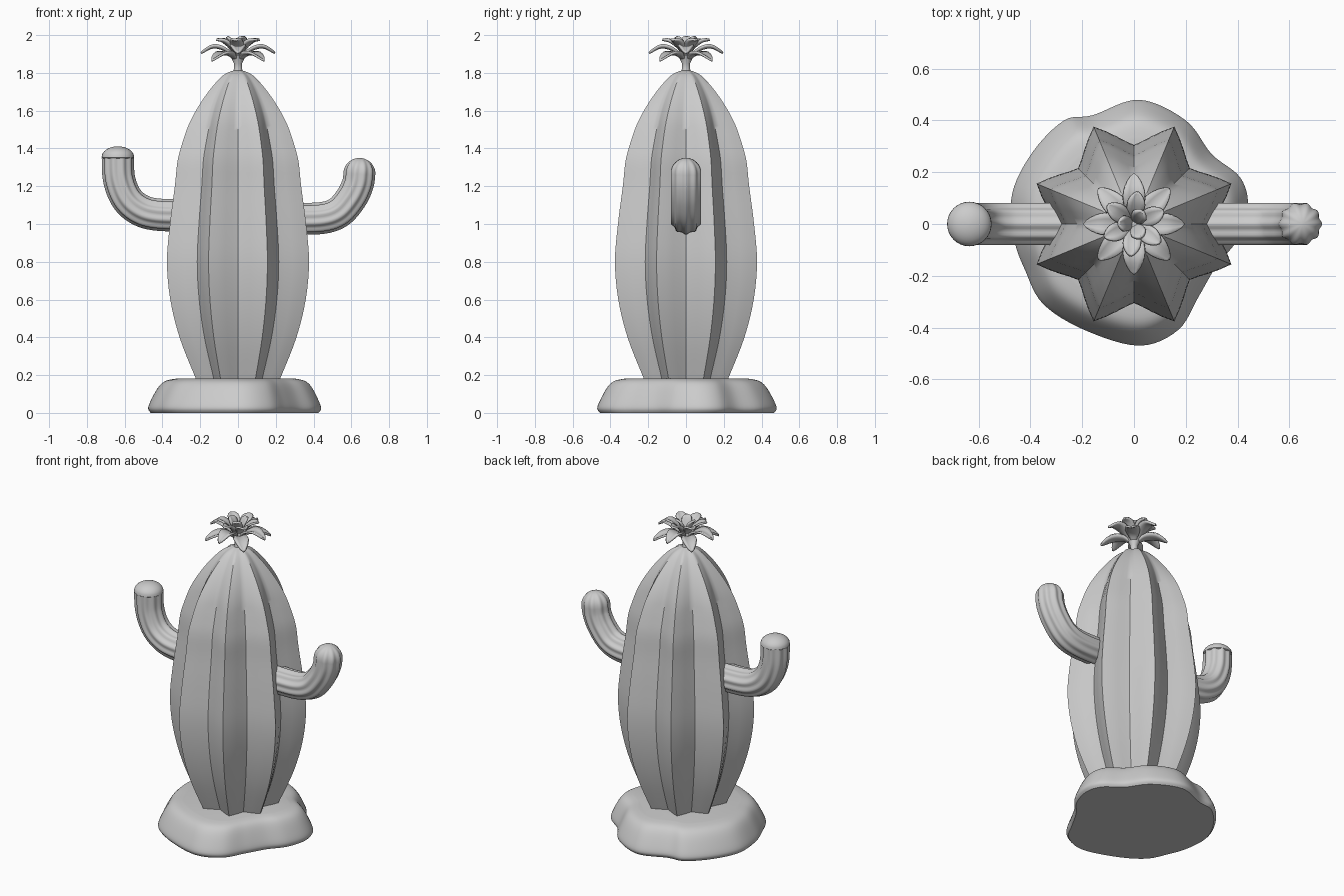
import bpy, bmesh, math
from mathutils import Vector

cube = bpy.data.objects.get("Cube")
if cube:
    bpy.data.objects.remove(cube, do_unlink=True)

grey = bpy.data.materials.new("stone grey")
grey.use_nodes = True
grey.diffuse_color = (0.6, 0.6, 0.6, 1)
grey.node_tree.nodes["Principled BSDF"].inputs["Base Color"].default_value = (0.6, 0.6, 0.6, 1)


def spline(points, steps, closed=False):
    """Smooth curve through the points."""
    p = [Vector(q) for q in points]
    n = len(p)
    out = []
    for i in range(n if closed else n - 1):
        if closed:
            a, b, c, d = (p[(i + k) % n] for k in (-1, 0, 1, 2))
        else:
            a, b, c, d = (p[min(max(i + k, 0), n - 1)] for k in (-1, 0, 1, 2))
        for s in range(steps):
            t = s / steps
            out.append(0.5 * (2 * b + (c - a) * t + (2 * a - 5 * b + 4 * c - d) * t * t
                              + (3 * b - a - 3 * c + d) * t ** 3))
    return out if closed else out + [p[-1]]


def finish(name, bm, angle=40):
    bmesh.ops.recalc_face_normals(bm, faces=bm.faces)
    mesh = bpy.data.meshes.new(name)
    bm.to_mesh(mesh)
    bm.free()
    mesh.materials.append(grey)
    obj = bpy.data.objects.new(name, mesh)
    bpy.context.collection.objects.link(obj)
    bpy.ops.object.select_all(action='DESELECT')
    bpy.context.view_layer.objects.active = obj
    obj.select_set(True)
    bpy.ops.object.shade_smooth_by_angle(angle=math.radians(angle))
    return obj


def loft(name, rings, angle=40):
    """Skin a stack of closed rings and cap both ends."""
    bm = bmesh.new()
    rows = [[bm.verts.new(p) for p in ring] for ring in rings]
    n = len(rows[0])
    for a, b in zip(rows, rows[1:]):
        for i in range(n):
            j = (i + 1) % n
            bm.faces.new((a[i], a[j], b[j], b[i]))
    bm.faces.new(rows[0][::-1])
    bm.faces.new(rows[-1])
    return finish(name, bm, angle)


def turn(count):
    return [2 * math.pi * i / count for i in range(count)]


# Lumpy ground mound with a flat underside
outline = spline([(.02, .48), (.2, .4), (.3, .27), (.41, .18), (.44, .07), (.4, -.06),
                  (.32, -.16), (.25, -.28), (.17, -.41), (.02, -.47), (-.19, -.41),
                  (-.35, -.31), (-.42, -.18), (-.465, -.05), (-.47, .12), (-.39, .28),
                  (-.27, .4), (-.16, .42)], 6, closed=True)
mound = spline([(.97, 0), (1, .025), (.96, .075), (.88, .14), (.8, .17), (.68, .182)], 4)
loft("ground_mound", [[(p.x * s, p.y * s, z) for p in outline] for s, z in mound])

# Body with eight pointed ribs and rounded valleys
RIBS = 8
profile = spline([(.21, .12), (.25, .2), (.335, .4), (.388, .6), (.407, .8), (.39, 1.0),
                  (.362, 1.2), (.347, 1.33), (.322, 1.42), (.285, 1.52), (.235, 1.61),
                  (.17, 1.7), (.1, 1.775), (.05, 1.805), (.01, 1.815)], 4)


def rib_radius(a, crest, z):
    across = abs(((a / (2 * math.pi) * RIBS) % 1) - 0.5) * 2   # 0 on the crest, 1 in the valley
    valley = 0.75 + 0.12 * max(0, (z - 1.5) / 0.32)
    return crest * (valley + (1 - valley) * (1 - across) ** 1.35)


loft("ribbed_body", [[(rib_radius(a, r, z) * math.cos(a), rib_radius(a, r, z) * math.sin(a), z)
                      for a in turn(RIBS * 8)] for r, z in profile], 45)


# Fluted arms swept along a curve, with an optional rounded end
def arm(name, path, radius, rounded):
    curve = spline(path, 6)
    rings = []

    def ring(centre, tangent, r, flute):
        side = Vector((tangent.y, -tangent.x))
        out = []
        for a in turn(60):
            k = r * (1 + flute * math.cos(10 * a))
            q = centre + side * k * math.cos(a)
            out.append((q.x, k * math.sin(a), q.y))
        rings.append(out)

    for i, p in enumerate(curve):
        t = (curve[min(i + 1, len(curve) - 1)] - curve[max(i - 1, 0)]).normalized()
        ring(p, t, radius, 0.055)
    if rounded:
        for k in range(1, 9):
            u = k / 8 * math.pi / 2 * 0.97
            ring(curve[-1] + t * math.sin(u) * radius, t, radius * math.cos(u),
                 0.055 * math.cos(u))
    loft(name, rings, 50)


arm("right_arm", [(-.25, 1.045), (-.43, 1.05), (-.525, 1.078), (-.592, 1.14),
                  (-.63, 1.24), (-.636, 1.35)], .081, False)
arm("left_arm", [(.25, 1.03), (.43, 1.03), (.53, 1.06), (.598, 1.135),
                 (.634, 1.21), (.643, 1.27)], .08, True)

# Dome closing the right arm
dome = [(.08, 1.348), (.086, 1.352)] + [
    (.086 * math.cos(u), 1.355 + .056 * math.sin(u)) for u in (k * .19 for k in range(1, 9))]
loft("right_arm_cap", [[(-.636 + r * math.cos(a), r * math.sin(a), z) for a in turn(32)]
                       for r, z in dome])

# Flower stem
stem = [(.03, 1.79), (.022, 1.82), (.022, 1.85), (.04, 1.89), (.03, 1.91)]
loft("flower_stem", [[(r * math.cos(a), r * math.sin(a), z) for a in turn(16)] for r, z in stem])


# Cupped leaf-shaped petals
def petal(name, heading, path, width):
    spine = spline(path, 4)
    c, s = math.cos(heading), math.sin(heading)
    bm = bmesh.new()
    rows = []
    for i, (r, z) in enumerate(spine):
        t = i / (len(spine) - 1)
        half = width * max(0.06, math.sin(math.pi * t ** 1.15) ** 0.8 if t < 1 else 0)
        rows.append([bm.verts.new((r * c - v * half * s, r * s + v * half * c,
                                   z + 0.3 * half * v * v))
                     for v in (-1, -.5, 0, .5, 1)])
    for a, b in zip(rows, rows[1:]):
        for j in range(4):
            bm.faces.new((a[j], a[j + 1], b[j + 1], b[j]))
    obj = finish(name, bm, 60)
    thick = obj.modifiers.new("thickness", 'SOLIDIFY')
    thick.thickness = 0.012
    thick.offset = 0


for k in range(8):
    drop = (0.0, 0.04)[k % 2]
    petal(f"outer_petal_{k + 1}", k * math.pi / 4,
          [(.01, 1.865), (.06, 1.915 - drop / 2), (.13, 1.935 - drop), (.195, 1.905 - drop)], .042)
for k in range(6):
    petal(f"middle_petal_{k + 1}", (k + .4) * math.pi / 3,
          [(.01, 1.88), (.04, 1.93), (.085, 1.965), (.125, 1.975)], .034)
for k in range(3):
    petal(f"inner_petal_{k + 1}", k * 2 * math.pi / 3 + 1,
          [(.008, 1.89), (.02, 1.93), (.04, 1.97), (.06, 1.99)], .03)
